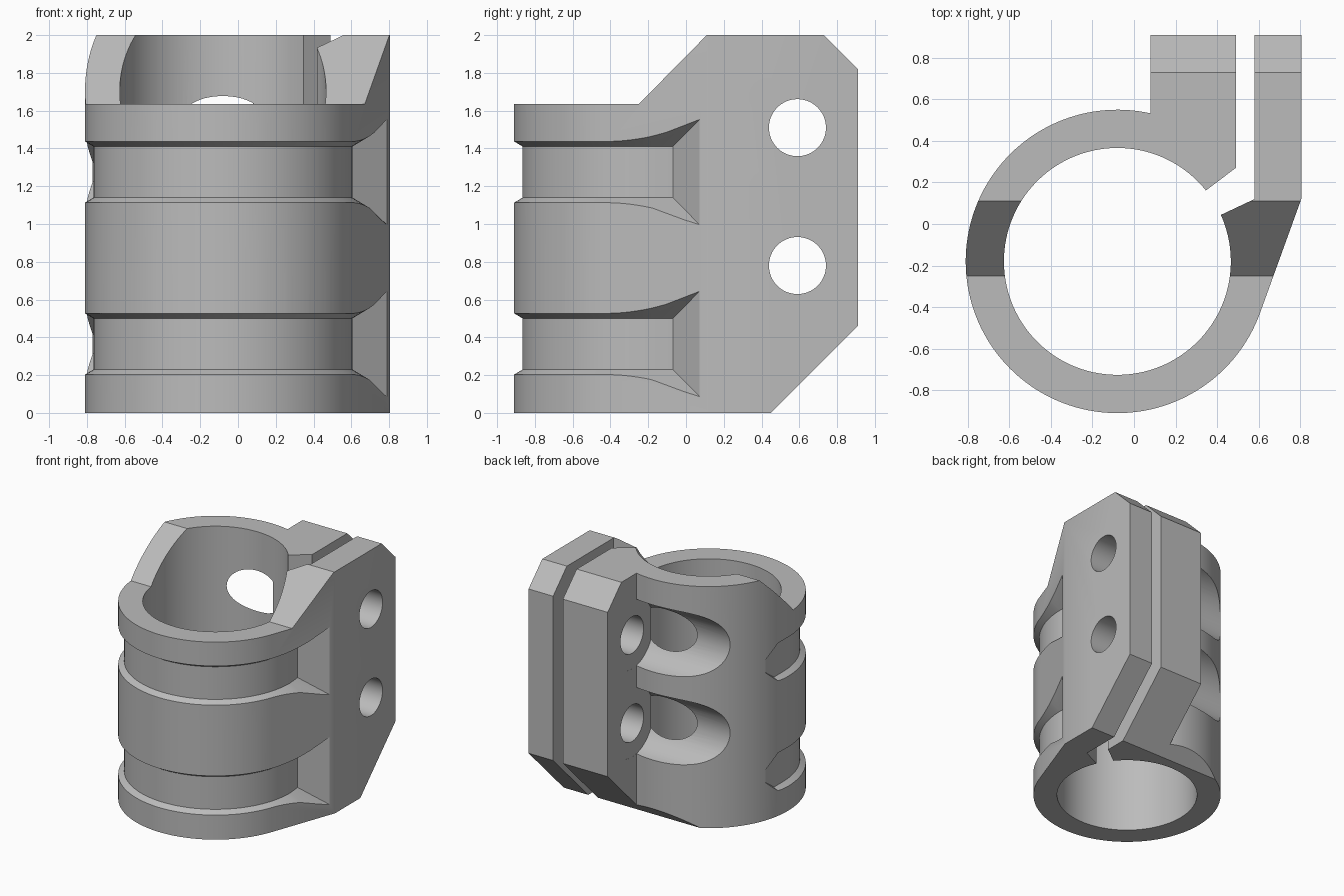
import bpy, bmesh, math
from mathutils import Vector, Matrix

if "Cube" in bpy.data.objects:
    bpy.data.objects.remove(bpy.data.objects["Cube"], do_unlink=True)

CX, CY = -0.08, -0.18          # bore axis
R_OUT, R_IN, R_GROOVE = 0.73, 0.546, 0.685

grey = bpy.data.materials.new("plain grey")
grey.use_nodes = True
grey.diffuse_color = (0.5, 0.5, 0.5, 1)
grey.node_tree.nodes["Principled BSDF"].inputs["Base Color"].default_value = (0.5, 0.5, 0.5, 1)


def make_object(name, bm):
    bmesh.ops.recalc_face_normals(bm, faces=bm.faces)
    mesh = bpy.data.meshes.new(name)
    bm.to_mesh(mesh)
    bm.free()
    mesh.materials.append(grey)
    obj = bpy.data.objects.new(name, mesh)
    bpy.context.collection.objects.link(obj)
    return obj


def prism(name, points, direction):
    """Extrude a closed 3D outline along a direction."""
    bm = bmesh.new()
    face = bm.faces.new([bm.verts.new(p) for p in points])
    result = bmesh.ops.extrude_face_region(bm, geom=[face], use_keep_orig=True)
    moved = [v for v in result["geom"] if isinstance(v, bmesh.types.BMVert)]
    bmesh.ops.translate(bm, verts=moved, vec=direction)
    return make_object(name, bm)


def arc(radius, start, end, steps):
    angles = [math.radians(start + (end - start) * i / steps) for i in range(steps + 1)]
    return [(CX + radius * math.cos(a), CY + radius * math.sin(a)) for a in angles]


def rod(name, x0, x1, y, z, radius):
    """Cylinder lying along x."""
    bm = bmesh.new()
    place = Matrix.Translation(((x0 + x1) / 2, y, z)) @ Matrix.Rotation(math.pi / 2, 4, 'Y')
    bmesh.ops.create_cone(bm, cap_ends=True, segments=64, radius1=radius, radius2=radius,
                          depth=x1 - x0, matrix=place)
    return make_object(name, bm)


def groove(name, z):
    """Flared channel lofted around the front of the ring."""
    sections = [(Vector((-0.765, 0.06)), Vector((-1, 0)), 0.05),
                (Vector((-0.765, -0.06)), Vector((-1, 0)), 0.135)]
    for p in arc(R_GROOVE, -180, 0, 60):
        p = Vector(p)
        sections.append((p, (p - Vector((CX, CY))).normalized(), 0.135))
    sections.append((Vector((0.595, -0.07)), Vector((0.805, 0.593)), 0.135))
    bm = bmesh.new()
    rings = []
    reach = 0.4
    for p, out, half in sections:
        q = p + out * reach
        wide = half + 0.6 * reach
        corners = [(p, -half), (q, -wide), (q, wide), (p, half)]
        rings.append([bm.verts.new((c.x, c.y, z + h)) for c, h in corners])
    for a, b in zip(rings, rings[1:]):
        for i in range(4):
            j = (i + 1) % 4
            bm.faces.new((a[i], a[j], b[j], b[i]))
    bm.faces.new(rings[0])
    bm.faces.new(rings[-1])
    return make_object(name, bm)


def cut(target, cutter):
    cutter.hide_render = True
    mod = target.modifiers.new("cut", 'BOOLEAN')
    mod.operation = 'DIFFERENCE'
    mod.solver = 'EXACT'
    mod.object = cutter
    bpy.context.view_layer.objects.active = target
    bpy.ops.object.modifier_apply(modifier=mod.name)
    bpy.data.objects.remove(cutter, do_unlink=True)


# Split ring with two clamp ears, as one plan outline
plan = arc(R_OUT, 340, 77.3, 110)
plan += [(0.08, 0.91), (0.49, 0.91), (0.49, 0.27)]
plan += arc(R_IN, 38.7, 384.2, 120)
plan += [(0.58, 0.12), (0.58, 0.91), (0.805, 0.91), (0.805, 0.12)]
clamp = prism("split_clamp", [(x, y, 0) for x, y in plan], (0, 0, 2))

# Lowered front rim and chamfered ear corners
trims = {
    "front_step": [(-1.2, 1.635), (-0.25, 1.635), (0.11, 2), (0.21, 2.1), (-1.2, 2.1)],
    "upper_chamfer": [(0.63, 2.1), (1.01, 1.72), (1.01, 2.1)],
    "lower_chamfer": [(0.35, -0.1), (1.01, 0.56), (1.01, -0.1)],
}
for name, side in trims.items():
    cut(clamp, prism(name, [(-1.2, y, z) for y, z in side], (2.4, 0, 0)))

# Band grooves
for z in (0.365, 1.275):
    cut(clamp, groove("band_groove", z))

# Bolt holes and the screw-head clearances through the ring
for z in (0.78, 1.51):
    cut(clamp, rod("head_clearance", -1.2, 0.081, 0.59, z, 0.28))
    cut(clamp, rod("bolt_hole", 0.0, 1.0, 0.59, z, 0.151))

bpy.ops.object.select_all(action='DESELECT')
clamp.select_set(True)
bpy.context.view_layer.objects.active = clamp
bpy.ops.object.shade_smooth_by_angle(angle=math.radians(20))
